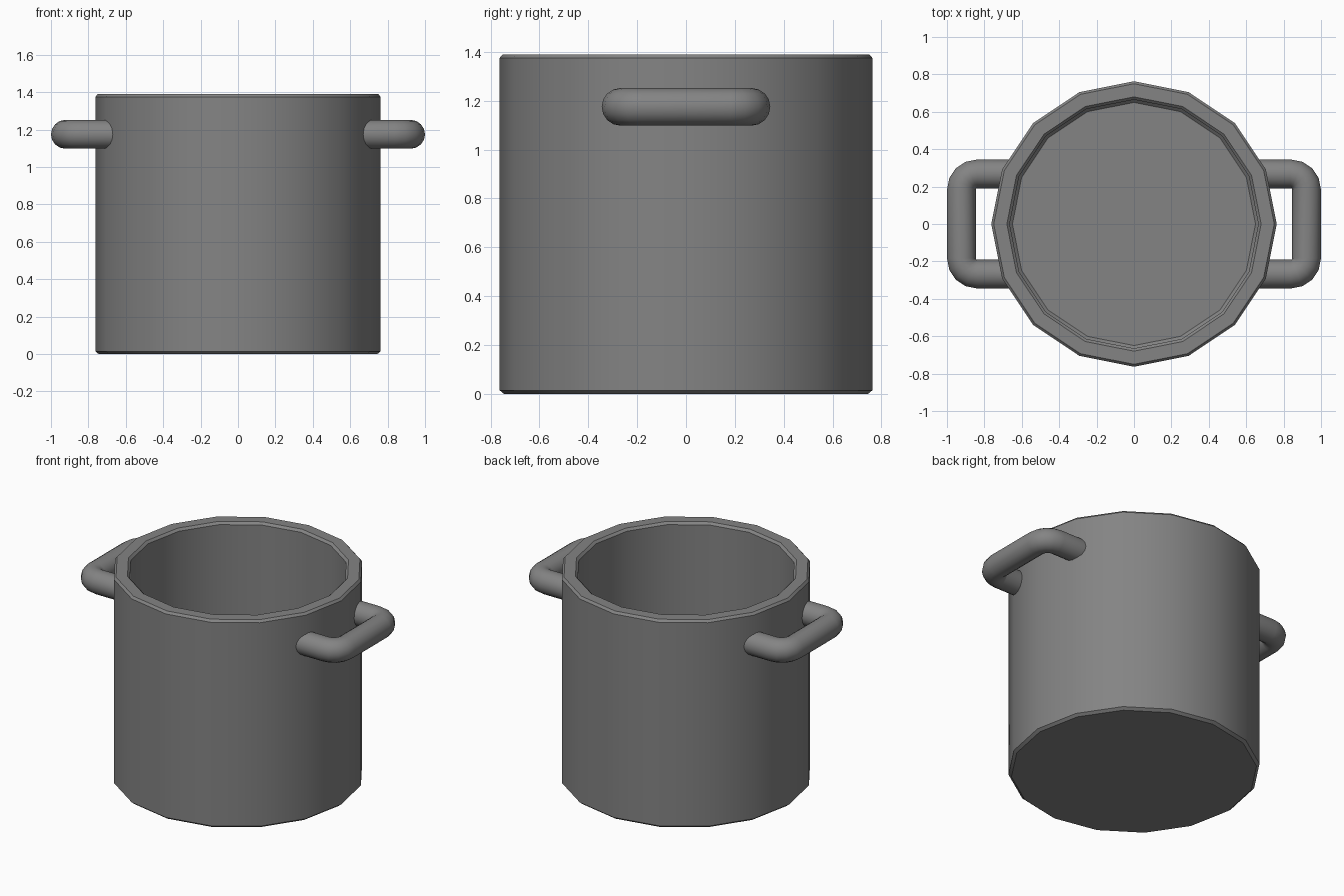
import bpy, bmesh, math
from mathutils import Vector

if "Cube" in bpy.data.objects:
    bpy.data.objects.remove(bpy.data.objects["Cube"])

metal = bpy.data.materials.new("grey metal")
metal.diffuse_color = (0.23, 0.23, 0.23, 1)
metal.use_nodes = True
metal.node_tree.nodes["Principled BSDF"].inputs["Base Color"].default_value = metal.diffuse_color


def finish(name, bm):
    bmesh.ops.recalc_face_normals(bm, faces=bm.faces)
    mesh = bpy.data.meshes.new(name)
    bm.to_mesh(mesh)
    bm.free()
    mesh.materials.append(metal)
    ob = bpy.data.objects.new(name, mesh)
    bpy.context.collection.objects.link(ob)
    bpy.ops.object.select_all(action='DESELECT')
    ob.select_set(True)
    bpy.context.view_layer.objects.active = ob
    bpy.ops.object.shade_smooth_by_angle(angle=math.radians(30))
    return ob


def skin(bm, rings):
    # bridge consecutive rings and cap both ends
    n = len(rings[0])
    for a, b in zip(rings, rings[1:]):
        for i in range(n):
            j = (i + 1) % n
            bm.faces.new((a[i], a[j], b[j], b[i]))
    bm.faces.new(rings[0][::-1])
    bm.faces.new(rings[-1])


# pot body: 16-sided hollow shell with small bevels on the rim and base
profile = [(0.745, 0), (0.763, 0.015), (0.763, 1.375), (0.75, 1.39),
           (0.68, 1.39), (0.665, 1.375), (0.665, 0.105), (0.65, 0.09)]
bm = bmesh.new()
rings = []
for r, z in profile:
    rings.append([bm.verts.new((r * math.cos(math.tau * i / 16),
                                r * math.sin(math.tau * i / 16), z)) for i in range(16)])
skin(bm, rings)
finish("pot_body", bm)

# handles: round tube swept along a rounded U in the horizontal plane
X0, X1, Y, Z, FILLET, TUBE = 0.645, 0.923, 0.268, 1.175, 0.085, 0.077
half = [(X0, Y, math.pi)]
for k in range(5):
    a = math.pi / 2 * (1 - k / 4)
    half.append((X1 - FILLET + FILLET * math.cos(a), Y - FILLET + FILLET * math.sin(a), a))
# each entry: position and outward direction angle of the ring
half[0] = (X0, Y, math.pi / 2)
path = half + [(x, -y, -a) for x, y, a in reversed(half)]

for side, name in ((1, "right_handle"), (-1, "left_handle")):
    bm = bmesh.new()
    rings = []
    for x, y, a in path:
        out = Vector((math.cos(a), math.sin(a), 0))
        ring = []
        for i in range(16):
            t = math.tau * i / 16
            p = Vector((x, y, Z)) + TUBE * (out * math.cos(t) + Vector((0, 0, math.sin(t))))
            ring.append(bm.verts.new((side * p.x, p.y, p.z)))
        rings.append(ring)
    skin(bm, rings)
    finish(name, bm)
